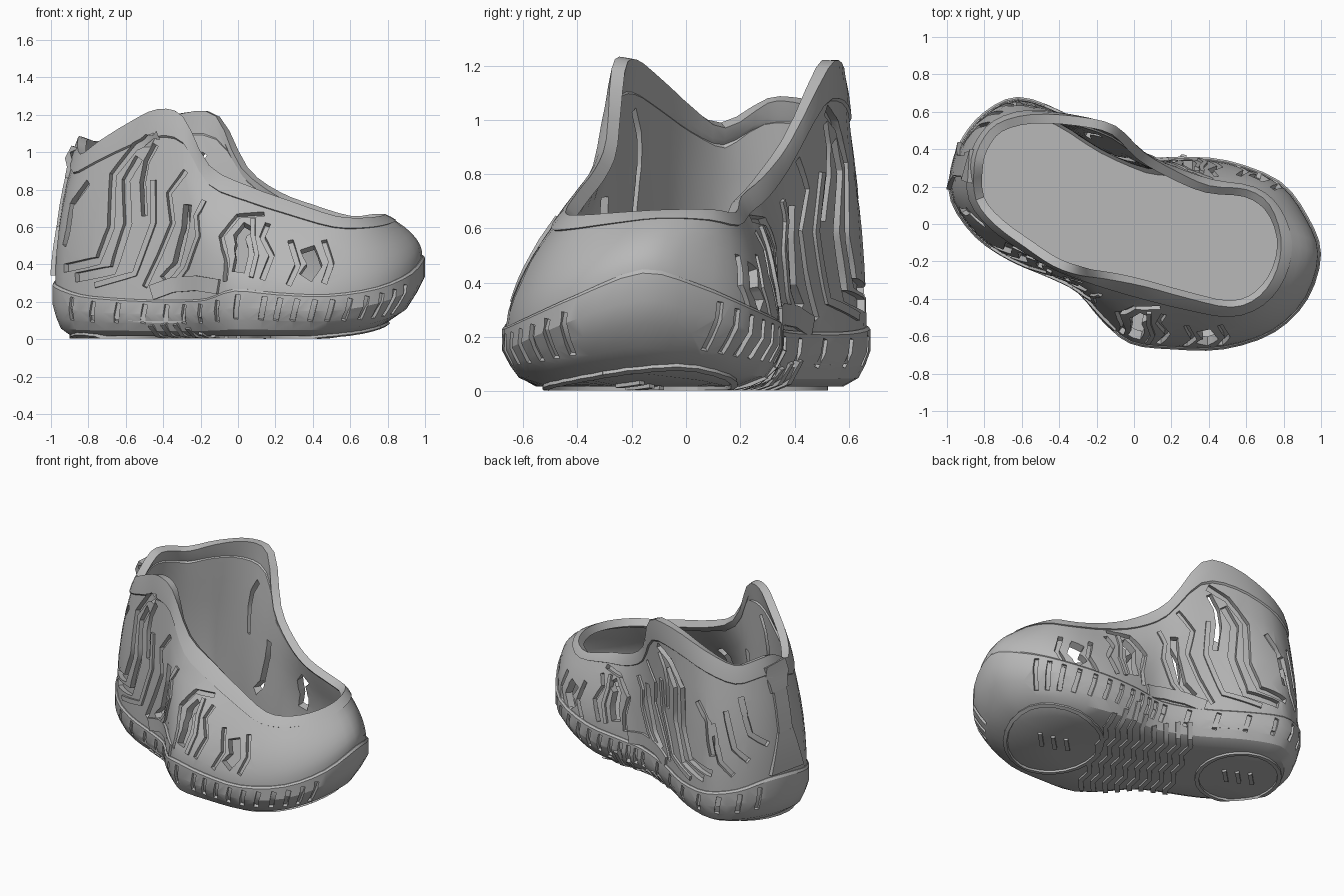
import bpy, bmesh, math
from mathutils import Vector
from mathutils.bvhtree import BVHTree

cube = bpy.data.objects.get("Cube")
if cube:
    bpy.data.objects.remove(cube)

grey = bpy.data.materials.new("plain grey")
grey.use_nodes = True
tone = (0.48, 0.48, 0.48, 1)
grey.diffuse_color = tone
grey.node_tree.nodes["Principled BSDF"].inputs["Base Color"].default_value = tone

# Columns around the shoe: sole outline x y, rim x y z, sole edge height
COLUMNS = [
    (-.98, .3, -.85, .3, 1.08, .32), (-.98, .12, -.84, .13, .99, .29),
    (-.85, -.07, -.74, 0, 1.06, .24), (-.66, -.2, -.58, -.12, 1.16, .22),
    (-.45, -.29, -.43, -.22, 1.23, .21), (-.3, -.37, -.29, -.27, 1.19, .21),
    (-.17, -.52, -.15, -.29, .93, .22), (-.02, -.64, .06, -.33, .82, .27),
    (.2, -.67, .28, -.39, .74, .25), (.48, -.67, .52, -.44, .66, .24),
    (.75, -.58, .67, -.38, .65, .28), (.93, -.4, .76, -.24, .66, .36),
    (1, -.16, .78, -.07, .67, .45), (.93, .04, .72, .1, .67, .4),
    (.78, .23, .6, .18, .66, .32), (.5, .34, .4, .2, .72, .27),
    (.25, .36, .22, .28, .79, .25), (.08, .36, .05, .38, .92, .23),
    (-.14, .45, -.1, .52, 1.19, .22), (-.38, .6, -.3, .57, 1.21, .22),
    (-.62, .68, -.55, .58, 1.13, .24), (-.8, .6, -.73, .53, 1.06, .27),
    (-.92, .46, -.82, .42, 1.08, .32)]


def spline_loop(cols, steps):
    """Closed smooth curve through all columns."""
    out, n = [], len(cols)
    for i in range(n):
        quad = [cols[(i + k) % n] for k in (-1, 0, 1, 2)]
        for s in range(steps):
            t = s / steps
            out.append([b + t * ((c - a) + t * ((a + a - 5 * b + 4 * c - d)
                        + t * (3 * (b - c) + d - a))) / 2
                        for a, b, c, d in zip(*quad)])
    return out


cols = spline_loop(COLUMNS, 3)
N = len(cols)
base = [Vector((c[0], c[1], 0)) for c in cols]
rim = [Vector(c[2:5]) for c in cols]
edge = [c[5] for c in cols]
out_dir = []
for i in range(N):
    d = (base[(i + 1) % N] - base[i - 1]).normalized()
    out_dir.append(Vector((d.y, -d.x, 0)))


def ground(x):
    """Underside height, rising at the toe."""
    return .018 + .12 * max(0, (x - .45) / .5) ** 2


def make_object(name, bm):
    mesh = bpy.data.meshes.new(name)
    bm.to_mesh(mesh)
    bm.free()
    obj = bpy.data.objects.new(name, mesh)
    bpy.context.collection.objects.link(obj)
    mesh.materials.append(grey)
    return obj


def loft(rings, cap=False):
    bm = bmesh.new()
    rows = [[bm.verts.new(p) for p in ring] for ring in rings]
    for lo, hi in zip(rows, rows[1:]):
        for i in range(N):
            j = (i + 1) % N
            bm.faces.new((lo[i], lo[j], hi[j], hi[i]))
    if cap:
        bm.faces.new(rows[0][::-1])
        bm.faces.new(rows[-1])
    bm.normal_update()
    return bm, BVHTree.FromBMesh(bm)


def sweep(bm, path, width, low, high, end_width=None):
    """Rectangular, optionally tapered bar following surface points."""
    if len(path) < 2:
        return
    rings, last = [], len(path) - 1
    for i, (p, n) in enumerate(path):
        along = path[min(i + 1, last)][0] - path[max(i - 1, 0)][0]
        wide = width + ((end_width or width) - width) * i / last
        side = along.cross(n).normalized() * wide / 2
        rings.append([bm.verts.new(q) for q in (p - side + n * low, p + side + n * low,
                                                p + side + n * high, p - side + n * high)])
    faces = [bm.faces.new(rings[0]), bm.faces.new(rings[-1][::-1])]
    for a, b in zip(rings, rings[1:]):
        for k in range(4):
            m = (k + 1) % 4
            faces.append(bm.faces.new((a[k], b[k], b[m], a[m])))
    bmesh.ops.recalc_face_normals(bm, faces=faces)


def trace(tree, points, direction):
    """Cast a polyline on to a surface."""
    path, direction = [], Vector(direction)
    points = [Vector(p) for p in points]
    fine = [points[0]]
    for a, b in zip(points, points[1:]):
        count = max(1, math.ceil((b - a).length / .06))
        fine += [a.lerp(b, (k + 1) / count) for k in range(count)]
    for p in fine:
        spot, normal, _, _ = tree.ray_cast(p - direction * 3, direction)
        if spot and normal.dot(direction) < 0:
            path.append((spot, normal))
    return path


def finish(obj, cutter=None, thickness=0):
    """Apply wall thickness and cuts, then shade."""
    if thickness:
        wall = obj.modifiers.new("wall", "SOLIDIFY")
        wall.thickness, wall.offset = thickness, -1
    if cutter:
        cut = obj.modifiers.new("cuts", "BOOLEAN")
        cut.object, cut.operation = cutter, "DIFFERENCE"
        cut.solver, cut.use_self = "EXACT", True
    graph = bpy.context.evaluated_depsgraph_get()
    mesh = bpy.data.meshes.new_from_object(obj.evaluated_get(graph))
    obj.modifiers.clear()
    obj.data = mesh
    if cutter:
        bpy.data.objects.remove(cutter)
    bpy.ops.object.select_all(action="DESELECT")
    obj.select_set(True)
    bpy.context.view_layer.objects.active = obj
    bpy.ops.object.shade_smooth_by_angle(angle=math.radians(32))


# Upper shell with a raised collar, fuller at heel and toe than at the sides
rings = []
for v, lift in ((-.12, 0), (0, 0), (.12, 0), (.25, 0), (.4, 0), (.55, 0), (.7, 0),
                (.85, 0), (.86, .01), (.93, .01), (1, .005)):
    ring = []
    for b, r, z, o in zip(base, rim, edge, out_dir):
        p = (b - o * .015).lerp(r, max(v, 0) ** (1.55 + .5 * b.x ** 2)) + o * lift
        p.z = z + (r.z - z) * v
        ring.append(p)
    rings.append(ring)
upper_bm, upper_tree = loft(rings)

# Sole cup: underside, rounded wall, lip and sunken footbed
rings = []
for shrink in (.7, .35, 0):
    ring = []
    for b, o in zip(base, out_dir):
        p = (b - o * .1 * (1 + 1.4 * max(0, b.x))) * (1 - shrink)
        p.z = ground(p.x)
        ring.append(p)
    rings.append(ring)
for inset, frac in ((.045, .14), (.02, .35), (0, .6), (0, .95), (.01, 1), (.04, 1), (.08, None)):
    ring = []
    for b, o, z in zip(base, out_dir, edge):
        grow = 1 + 1.2 * max(0, b.x) if frac is None or frac < .5 else 1
        p = b - o * inset * grow
        p.z = .18 if frac is None else ground(p.x) + (z - ground(p.x)) * frac
        ring.append(p)
    rings.append(ring)
sole_bm, sole_tree = loft(rings, cap=True)

# Side panel lines as x z paths, with width and depth
LINES = [
    (.045, .03, [(-.43, 1.09), (-.55, 1.03), (-.67, .88), (-.68, .6), (-.75, .42), (-.93, .38)]),
    (.05, .03, [(-.53, .97), (-.6, .85), (-.59, .62), (-.67, .37), (-.87, .33)]),
    (.035, .14, [(-.44, 1.04), (-.49, .95), (-.51, .84), (-.5, .66)]),
    (.04, .03, [(-.8, .84), (-.89, .72), (-.91, .58), (-.93, .5)]),
    (.03, .03, [(-.28, .9), (-.37, .78), (-.35, .62), (-.42, .45), (-.5, .28)]),
    (.05, .14, [(-.27, .72), (-.28, .6), (-.33, .4), (-.4, .32)]),
    (.03, .03, [(.14, .67), (0, .66), (-.09, .55), (-.06, .42), (-.07, .31)]),
    (.07, .14, [(.06, .61), (.01, .55), (.02, .45), (0, .36)]),
    (.03, .03, [(.16, .62), (.13, .55), (.18, .45), (.13, .32)]),
    (.03, .03, [(.28, .53), (.32, .4), (.27, .29)]),
    (.08, .14, [(.37, .49), (.41, .4), (.36, .33)]),
    (.03, .03, [(.46, .53), (.5, .41), (.46, .3)])]
BEADS = [
    (.03, [(-.45, .85), (-.45, .62), (-.55, .35), (-.76, .29)]),
    (.025, [(-.18, .74), (-.22, .66), (-.21, .55), (-.27, .38), (-.36, .27)]),
    (.025, [(.08, .64), (.08, .55), (.1, .45), (.07, .33)]),
    (.08, [(-.46, .25), (-.35, .29), (-.22, .3), (-.1, .28)])]

cuts, trim = bmesh.new(), bmesh.new()
for shift, scale, facing in ((0, 1, 1), (.28, .95, -1)):
    def place(points):
        return trace(upper_tree, [(x + shift, 0, z * scale) for x, z in points], (0, facing, 0))
    for width, depth, points in LINES:
        sweep(cuts, place(points), width, -depth, .04)
    for width, points in BEADS:
        sweep(trim, place(points), width, -.02, .014)
# Nested angles beside the heel on the far side
for k in range(3):
    x, z = -.84 + k * .07, .62 - k * .09
    bend = [(x + .06, 0, z + .24), (x, 0, z), (x - .07, 0, z - .08)]
    sweep(cuts, trace(upper_tree, bend, (0, -1, 0)), .035, -.03, .04)
# Hourglass heel tab
for low, high, width, end_width in ((.34, .6, .26, .12), (.6, .86, .11, .11), (.86, 1.03, .14, .18)):
    sweep(trim, trace(upper_tree, [(0, .31, low), (0, .31, high)], (1, 0, 0)),
          width, -.03, .012, end_width)

# Teeth around the sole wall, closer together at the forefoot
teeth = bmesh.new()
for i in range(3, N - 2):
    if abs(base[i].x) < .93 and (base[i].x > .1 or i % 2):
        top = base[i].lerp(base[(i + 1) % N], .3)
        points = [Vector((p.x, p.y, edge[i] * f)) for p, f in ((base[i], .4), (top, .88))]
        sweep(teeth, trace(sole_tree, points, -out_dir[i]), .028, -.018, .03)

# Tread: zigzag ribs across the arch, ringed pads with short bars
tread = bmesh.new()
along, across = Vector((.89, -.45, 0)), Vector((.45, .89, 0))
for s in range(-4, 4):
    zigzag = [along * (s * .075 + .03 * (k % 2)) + across * k * .11 for k in range(-4, 5)]
    sweep(tread, trace(sole_tree, zigzag, (0, 0, 1)), .03, -.02, .014)
for centre, length, width in (((-.63, .23, 0), .25, .29), ((.49, -.17, 0), .29, .36)):
    centre = Vector(centre)
    oval = [centre + along * length * math.cos(a) + across * width * math.sin(a)
            for a in (math.tau * k / 24 for k in range(25))]
    sweep(tread, trace(sole_tree, oval, (0, 0, 1)), .025, -.02, .014)
    for k in (-1, 0, 1):
        bar = [centre + along * (k * .08 + j * .02) + across * j * .06 for j in (-1, 0, 1)]
        sweep(tread, trace(sole_tree, bar, (0, 0, 1)), .025, -.02, .014)

finish(make_object("upper_shell", upper_bm), make_object("panel_cutter", cuts), .05)
finish(make_object("sole_cup", sole_bm), make_object("tooth_cutter", teeth))
finish(make_object("panel_ridges_and_heel_tab", trim))
finish(make_object("tread_ribs", tread))
